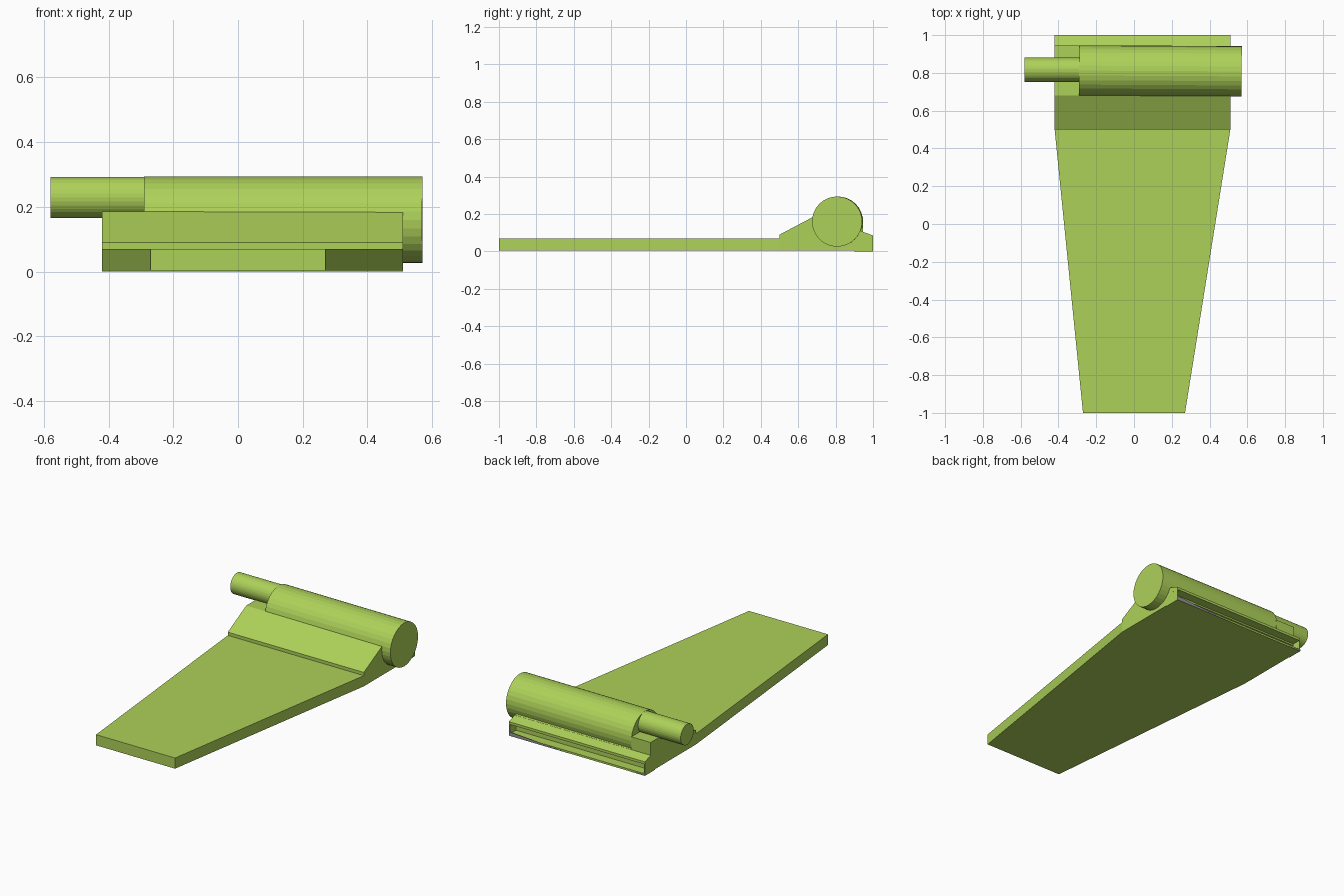
import bpy, bmesh, math
from mathutils import Matrix, Vector

if "Cube" in bpy.data.objects:
    bpy.data.objects.remove(bpy.data.objects["Cube"])

def material(name, rgb):
    m = bpy.data.materials.new(name)
    m.diffuse_color = (*rgb, 1)
    m.use_nodes = True
    m.node_tree.nodes["Principled BSDF"].inputs["Base Color"].default_value = m.diffuse_color
    return m

green = material("leaf green", (0.42, 0.64, 0.10))
grey = material("plain grey", (0.30, 0.30, 0.31))

def finish(name, bm, mat):
    bmesh.ops.recalc_face_normals(bm, faces=bm.faces)
    me = bpy.data.meshes.new(name)
    bm.to_mesh(me)
    bm.free()
    me.materials.append(mat)
    ob = bpy.data.objects.new(name, me)
    bpy.context.collection.objects.link(ob)
    return ob

def extrude(name, pts, offset, mat=green):
    """Closed prism: polygon of 3D points pushed along an offset."""
    bm = bmesh.new()
    f = bm.faces.new([bm.verts.new(p) for p in pts])
    r = bmesh.ops.extrude_face_region(bm, geom=[f])
    vs = [g for g in r["geom"] if isinstance(g, bmesh.types.BMVert)]
    bmesh.ops.translate(bm, vec=offset, verts=vs)
    return finish(name, bm, mat)

def profile(name, yz, x0, x1):
    return extrude(name, [(x0, y, z) for y, z in yz], (x1 - x0, 0, 0))

def rod(name, x0, x1, y, z, r, tilt=0.0):
    bm = bmesh.new()
    m = (Matrix.Translation(((x0 + x1) / 2, y, z)) @ Matrix.Rotation(tilt, 4, 'Z')
         @ Matrix.Rotation(math.pi / 2, 4, 'Y'))
    bmesh.ops.create_cone(bm, cap_ends=True, segments=32, radius1=r, radius2=r,
                          depth=x1 - x0, matrix=m)
    return finish(name, bm, green)

XL, XR, XS = -0.42, 0.51, -0.285

# Tapered flat blade
outline = [(-0.27, -1), (0.27, -1), (XR, 0.5), (XR, 0.94), (XL, 0.94), (XL, 0.5)]
extrude("blade", [(x, y, 0.004) for x, y in outline], (0, 0, 0.066))

# Hinge mount: sloped ramp, with a raised step at the pin end
front = [(0.5, 0.06), (0.5, 0.09), (0.68, 0.185)]
profile("mount_step", front + [(0.945, 0.185), (0.945, 0.106), (0.945, 0.06)], XL, XS)
profile("mount_ramp", front + [(0.81, 0.15), (0.93, 0.11), (0.945, 0.106), (0.945, 0.06)], XS, XR)

# Rear lip with an open slot beneath it
profile("rear_lip", [(0.94, 0.107), (1.0, 0.086), (1.0, 0.07), (0.94, 0.07)], XL, XR)
extrude("slot_floor", [(XL, 0.9, 0), (XR, 0.9, 0), (XR, 1, 0), (XL, 1, 0)], (0, 0, 0.012))
for side, x in (("left", XL), ("right", XR - 0.006)):
    profile("slot_wall_" + side, [(0.93, 0.0), (1.0, 0.0), (1.0, 0.08), (0.93, 0.08)], x, x + 0.006)

# Thin grey slivers along the bottom rear edge
for name, pts in (("grey_sliver_right", [(XR, 0.0), (0.1, 0.0), (XR, 0.025)]),
                  ("grey_sliver_left", [(XL, 0.0), (-0.33, 0.0), (XL, 0.012)])):
    extrude(name, [(x, 0.999, z) for x, z in pts], (0, 0.002, 0), grey)

# Hinge barrel and pin
rod("hinge_barrel", -0.29, 0.57, 0.81, 0.16, 0.134, math.radians(-0.3))
rod("hinge_pin", -0.58, -0.2, 0.817, 0.229, 0.064)
